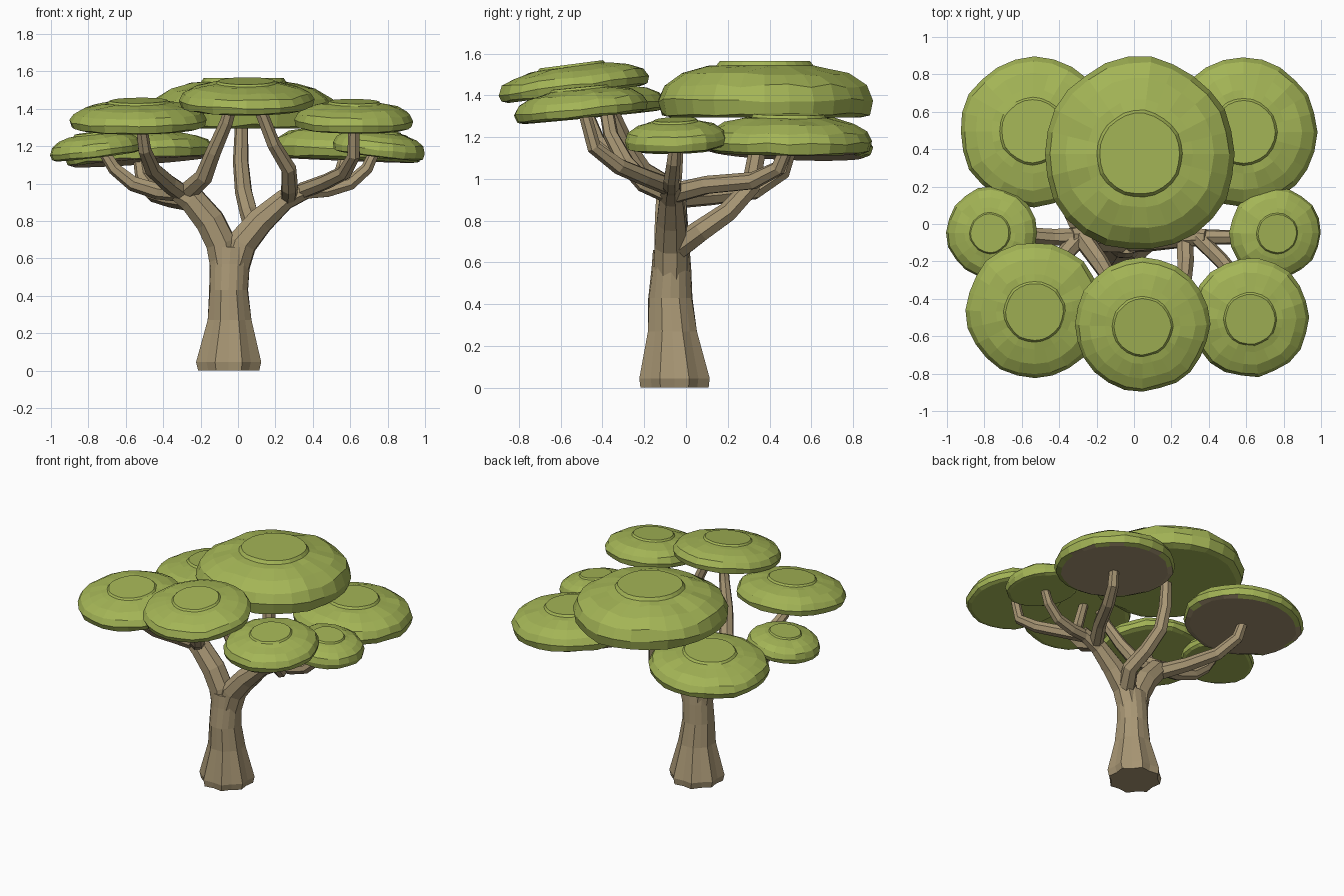
import bpy, bmesh, math, random
from mathutils import Vector, Matrix

if "Cube" in bpy.data.objects:
    bpy.data.objects.remove(bpy.data.objects["Cube"])

random.seed(4)


def material(name, rgb):
    m = bpy.data.materials.new(name)
    m.diffuse_color = (*rgb, 1)
    m.use_nodes = True
    m.node_tree.nodes["Principled BSDF"].inputs["Base Color"].default_value = m.diffuse_color
    return m


BARK = material("bark_tan", (0.39, 0.305, 0.175))
LEAF = material("leaf_green", (0.37, 0.46, 0.093))


def finish(bm, name, mats):
    bmesh.ops.recalc_face_normals(bm, faces=bm.faces)
    me = bpy.data.meshes.new(name)
    bm.to_mesh(me)
    bm.free()
    for m in mats:
        me.materials.append(m)
    ob = bpy.data.objects.new(name, me)
    bpy.context.collection.objects.link(ob)
    return ob


def skin(bm, rings):
    """Bridge consecutive rings of verts and cap both ends."""
    n = len(rings[0])
    for a, b in zip(rings, rings[1:]):
        for i in range(n):
            j = (i + 1) % n
            bm.faces.new((a[i], a[j], b[j], b[i]))
    bm.faces.new(rings[0][::-1])
    bm.faces.new(rings[-1])


def limb(name, pts, sides=7):
    """Faceted tube through points (x, y, z, radius)."""
    bm = bmesh.new()
    ps = [Vector(p[:3]) for p in pts]
    rings, u = [], None
    for k, p in enumerate(ps):
        t = (ps[min(k + 1, len(ps) - 1)] - ps[max(k - 1, 0)]).normalized()
        u = Vector((1, 0.3, 0)) if u is None else u
        u = (u - t * u.dot(t)).normalized()
        v = t.cross(u)
        rings.append([bm.verts.new(p + pts[k][3] * (u * math.cos(a) + v * math.sin(a)))
                      for a in (math.tau * i / sides for i in range(sides))])
    skin(bm, rings)
    return finish(bm, name, [BARK])


def canopy(name, x, y, z, r, h, sx=0.0, sy=0.0, bark_under=False, n=24):
    """Flattened leaf pad with a raised centre; sx, sy are slopes of its tilt."""
    bm = bmesh.new()
    profile = [(0.89, 0.0), (0.97, 0.06), (1.0, 0.3), (0.94, 0.56),
               (0.78, 0.76), (0.56, 0.88), (0.45, 0.92), (0.42, 1.0)]
    wobble = [random.uniform(-0.018, 0.018) for _ in range(n)]
    rings = []
    for k, (fr, fz) in enumerate(profile):
        ring = []
        for i in range(n):
            a = math.tau * i / n
            rr = r * fr * (1 + wobble[i] + random.uniform(-0.006, 0.006))
            zz = h * (fz + (random.uniform(-0.035, 0.035) if 0 < k < 6 else 0))
            ring.append(bm.verts.new((rr * math.cos(a), rr * math.sin(a), zz)))
        rings.append(ring)
    skin(bm, rings)
    bm.faces.ensure_lookup_table()
    bmesh.ops.poke(bm, faces=[bm.faces[-1]])
    nrm = Vector((-sx, -sy, 1)).normalized()
    rot = Vector((0, 0, 1)).rotation_difference(nrm).to_matrix().to_4x4()
    bmesh.ops.transform(bm, matrix=Matrix.Translation((x, y, z)) @ rot, verts=bm.verts)
    ob = finish(bm, name, [LEAF, BARK])
    if bark_under:
        for f in ob.data.polygons:
            if f.normal.dot(nrm) < -0.95:
                f.material_index = 1
    return ob


# trunk with lobed, flared foot
bm = bmesh.new()
rings = []
for cx, cy, z, rx, ry, lobe in [(-.05, -.055, 0, .165, .165, .07), (-.05, -.055, .045, .178, .172, .06),
                                (-.045, -.065, .27, .122, .122, .04), (-.05, -.075, .43, .106, .108, .02),
                                (-.045, -.07, .57, .108, .095, 0), (-.04, -.07, .66, .118, .088, 0)]:
    ring = []
    for i in range(16):
        a = math.tau * i / 16
        s = 1 + lobe * (1 if i % 2 else -1)
        ring.append(bm.verts.new((cx + rx * s * math.cos(a), cy + ry * s * math.sin(a), z)))
    rings.append(ring)
skin(bm, rings)
finish(bm, "trunk", [BARK])

# main limbs
limb("left_limb", [(-.06, -.07, .52, .085), (-.09, -.07, .68, .085), (-.15, -.07, .8, .083),
                   (-.25, -.07, .92, .075), (-.34, -.07, .965, .05)], 8)
limb("right_limb", [(-.03, -.07, .52, .085), (.02, -.07, .68, .085), (.12, -.07, .8, .075),
                    (.25, -.07, .915, .06), (.39, -.07, .975, .045)], 8)

# branches, each ending inside its leaf pad
limb("left_front_branch", [(-.3, -.08, .95, .05), (-.37, -.16, 1.0, .048), (-.46, -.3, 1.08, .044),
                           (-.5, -.42, 1.18, .036), (-.52, -.48, 1.33, .03)])
limb("left_side_branch", [(-.28, -.07, .95, .05), (-.43, -.07, .96, .045), (-.56, -.06, 1.0, .042),
                          (-.66, -.05, 1.08, .036), (-.73, -.04, 1.19, .03)])
limb("left_centre_branch", [(-.28, -.07, .95, .055), (-.18, -.21, 1.04, .05), (-.13, -.29, 1.17, .042),
                            (-.06, -.36, 1.33, .036), (-.03, -.39, 1.44, .033)])
limb("left_back_branch", [(-.27, -.06, .91, .055), (-.36, .12, .92, .048), (-.45, .33, .945, .045),
                          (-.51, .46, 1.03, .04), (-.53, .5, 1.15, .033)])
limb("right_front_branch", [(.34, -.07, .96, .045), (.47, -.2, 1.01, .042), (.57, -.32, 1.06, .04),
                            (.62, -.44, 1.15, .035), (.62, -.49, 1.33, .03)])
limb("right_side_branch", [(.34, -.07, .955, .042), (.48, -.07, .965, .04), (.6, -.07, 1.0, .038),
                           (.69, -.06, 1.08, .034), (.74, -.05, 1.19, .028)])
limb("right_centre_branch", [(.27, -.07, .92, .045), (.275, -.2, .98, .046), (.27, -.29, 1.08, .042),
                             (.19, -.36, 1.21, .037), (.1, -.4, 1.44, .033)])
limb("right_back_branch", [(.28, -.06, .93, .05), (.38, .1, .97, .045), (.49, .32, .99, .043),
                           (.55, .44, 1.05, .038), (.58, .49, 1.17, .032)])
limb("back_centre_branch", [(.03, -.04, .67, .06), (.09, .07, .75, .055), (.06, .2, .84, .05),
                            (.03, .31, .96, .047), (.015, .34, 1.12, .043), (.02, .36, 1.34, .035)])

# leaf pads
canopy("back_centre_canopy", .03, .375, 1.295, .515, .27, n=26)
canopy("back_left_canopy", -.53, .49, 1.115, .4, .165, .07, -.04, True)
canopy("back_right_canopy", .58, .49, 1.125, .4, .185, -.04, -.01, True)
canopy("left_canopy", -.755, -.045, 1.145, .245, .13, .12, .03, n=20)
canopy("right_canopy", .75, -.045, 1.15, .245, .135, -.12, .04, n=20)
canopy("front_left_canopy", -.53, -.455, 1.295, .365, .15, .01, .1)
canopy("front_right_canopy", .62, -.495, 1.295, .318, .145, -.01, .1, n=22)
canopy("front_centre_canopy", .045, -.53, 1.405, .36, .145, 0, .13)
